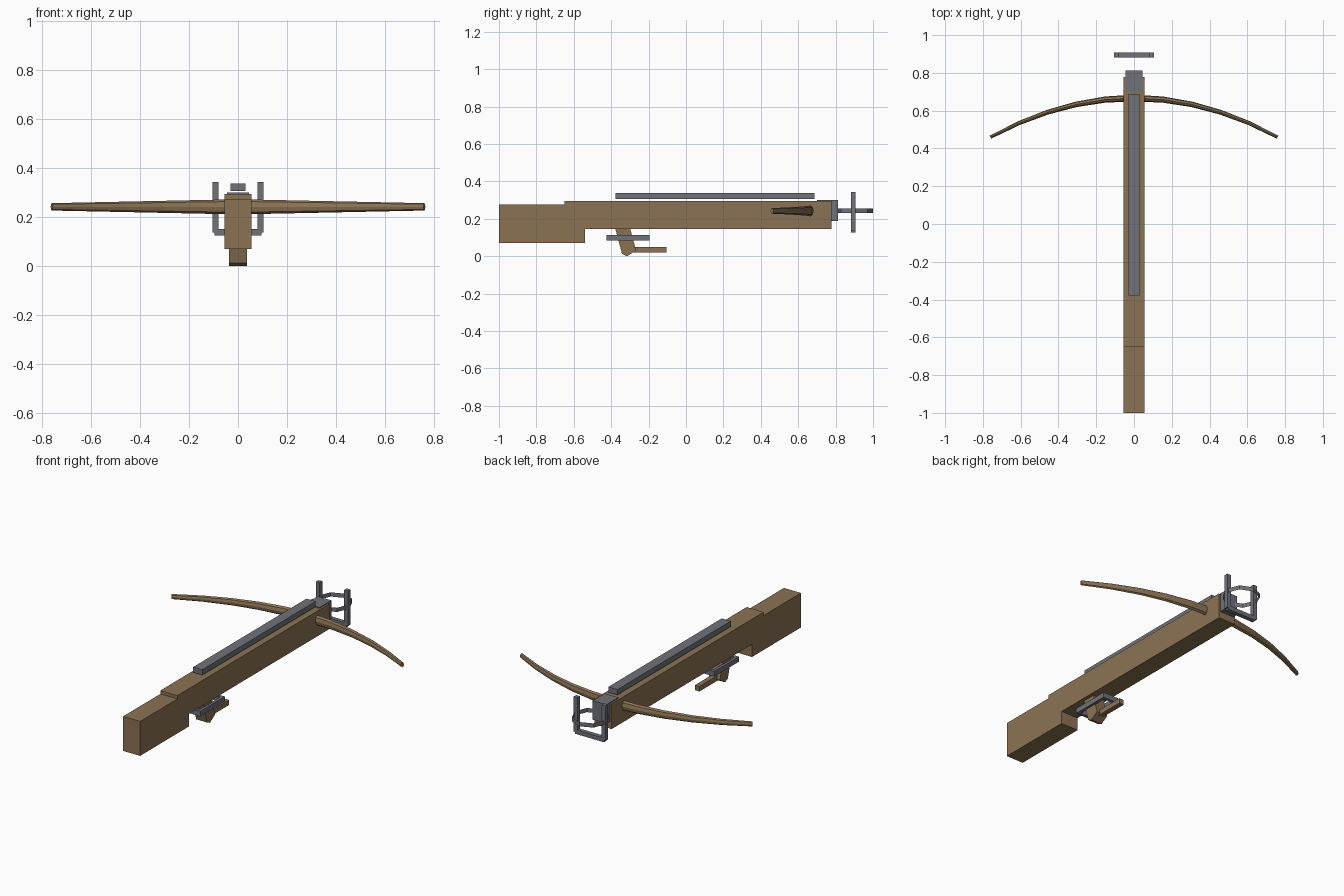
import bpy, bmesh, math
from mathutils import Vector

if "Cube" in bpy.data.objects:
    bpy.data.objects.remove(bpy.data.objects["Cube"])


def material(name, rgb):
    m = bpy.data.materials.new(name)
    m.diffuse_color = (*rgb, 1)
    m.use_nodes = True
    m.node_tree.nodes["Principled BSDF"].inputs["Base Color"].default_value = m.diffuse_color
    return m


WOOD = material("brown wood", (0.258, 0.171, 0.088))
STEEL = material("grey steel", (0.163, 0.168, 0.195))


def finish(bm, name, mat, recalc=True):
    if recalc:
        bmesh.ops.recalc_face_normals(bm, faces=bm.faces)
    me = bpy.data.meshes.new(name)
    bm.to_mesh(me)
    bm.free()
    me.materials.append(mat)
    ob = bpy.data.objects.new(name, me)
    bpy.context.collection.objects.link(ob)
    return ob


def boxes(name, mat, *bounds):
    """One object from boxes given as (x0, x1, y0, y1, z0, z1)."""
    bm = bmesh.new()
    for x0, x1, y0, y1, z0, z1 in bounds:
        new = bmesh.ops.create_cube(bm, size=1)["verts"]
        for v in new:
            v.co = Vector((x0 + (v.co.x + .5) * (x1 - x0),
                           y0 + (v.co.y + .5) * (y1 - y0),
                           z0 + (v.co.z + .5) * (z1 - z0)))
    return finish(bm, name, mat)


def side_profile(name, mat, pts, half):
    """Extrude a (y, z) outline across x."""
    bm = bmesh.new()
    face = bm.faces.new([bm.verts.new((-half, y, z)) for y, z in pts])
    ext = bmesh.ops.extrude_face_region(bm, geom=[face])["geom"]
    for v in ext:
        if isinstance(v, bmesh.types.BMVert):
            v.co.x = half
    return finish(bm, name, mat)


# Stock with stepped butt
side_profile("stock", WOOD, [
    (-1, .07), (-.54, .07), (-.54, .145), (.778, .145),
    (.778, .295), (-.65, .295), (-.65, .275), (-1, .275)], .056)

# Slanted grip and trigger lever
side_profile("grip", WOOD, [
    (-.378, .147), (-.298, .147), (-.267, .03), (-.315, 0), (-.342, .012)], .036)
boxes("trigger_lever", WOOD, (-.015, .015, -.28, -.105, .02, .05))

# Trigger guard: flat rectangular frame around the grip
boxes("trigger_guard", STEEL,
      (.032, .05, -.426, -.195, .084, .114),
      (-.05, -.032, -.426, -.195, .084, .114),
      (-.032, .032, -.426, -.408, .084, .114),
      (-.032, .032, -.213, -.195, .084, .114))

# Bolt rail and nose cap
boxes("bolt_rail", STEEL, (-.03, .03, -.378, .687, .306, .338))
boxes("nose_cap", STEEL, (-.045, .045, .70, .812, .187, .30))

# Stirrup: two posts and a foot bar
boxes("stirrup", STEEL,
      (.08, .105, .882, .907, .137, .344),
      (-.105, -.08, .882, .907, .137, .344),
      (-.095, .095, .882, .907, .126, .151))

# Stirrup ring: thin open band
bm = bmesh.new()
N = 8
rings = [[bm.verts.new((.1 * math.cos(2 * math.pi * i / N),
                        .9 + .1 * math.sin(2 * math.pi * i / N), z))
          for i in range(N)] for z in (.231, .256)]
for i in range(N):
    j = (i + 1) % N
    bm.faces.new((rings[0][i], rings[0][j], rings[1][j], rings[1][i]))
finish(bm, "stirrup_ring", STEEL, recalc=False)

# Bow: tapered limbs swept along a parabola
bm = bmesh.new()
SEG, SIDES = 10, 8
loops = []
for s in range(SEG + 1):
    t = -1 + 2 * s / SEG
    centre = Vector((.76 * t, .667 - .207 * t * t, .242))
    normal = Vector((2 * .207 * t / .76, 1, 0)).normalized()
    a, b = .018 - .009 * abs(t), .031 - .016 * abs(t)
    loops.append([bm.verts.new(centre + normal * a * math.cos(2 * math.pi * k / SIDES)
                               + Vector((0, 0, b * math.sin(2 * math.pi * k / SIDES))))
                  for k in range(SIDES)])
for p, q in zip(loops, loops[1:]):
    for k in range(SIDES):
        n = (k + 1) % SIDES
        bm.faces.new((p[k], p[n], q[n], q[k]))
bm.faces.new(loops[0])
bm.faces.new(loops[-1])
finish(bm, "bow", WOOD)
